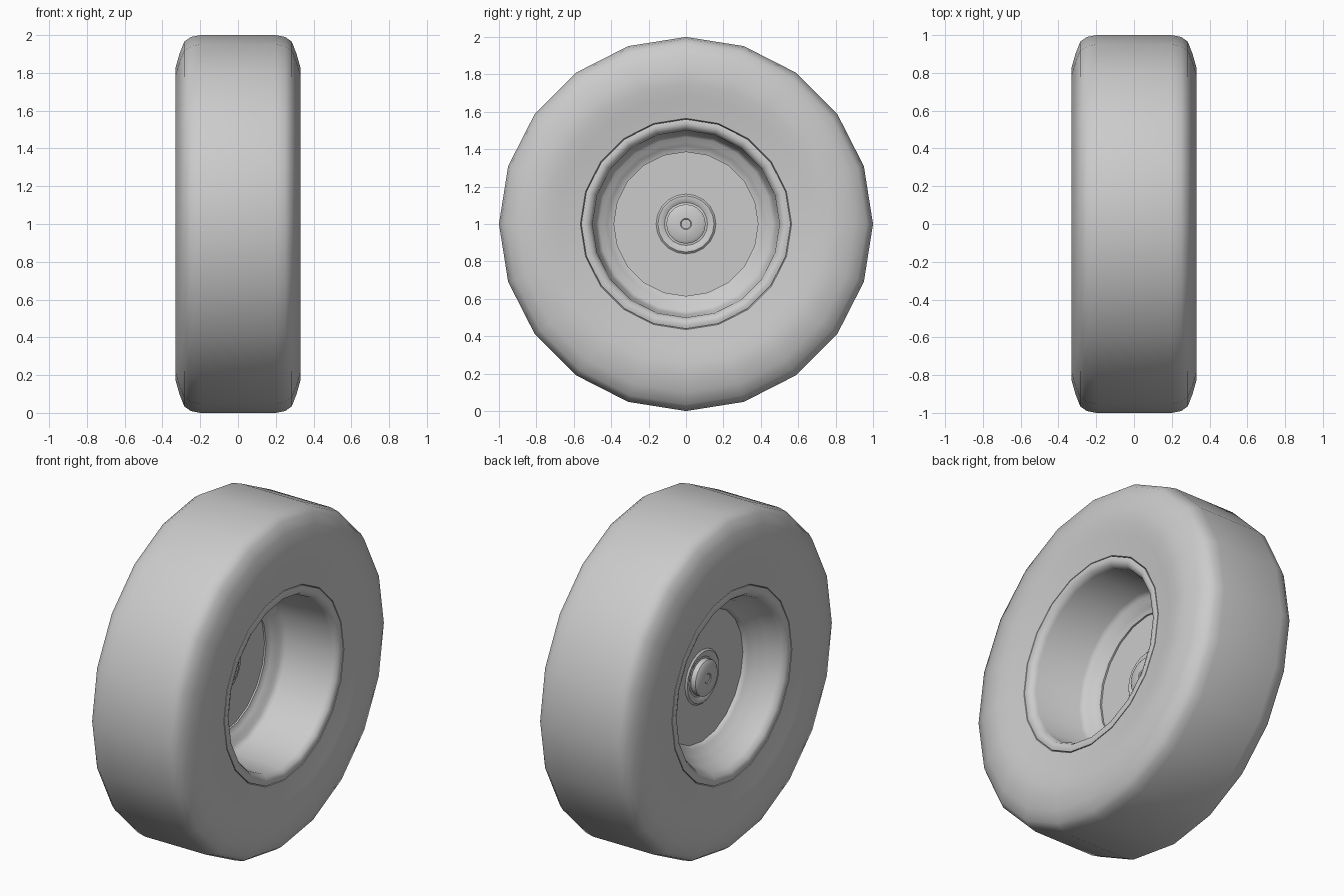
import bpy, bmesh, math

SIDES = 20

cube = bpy.data.objects.get("Cube")
if cube:
    bpy.data.objects.remove(cube, do_unlink=True)

grey = bpy.data.materials.new("light grey")
grey.use_nodes = True
colour = (0.6, 0.6, 0.6, 1)
grey.diffuse_color = colour
grey.node_tree.nodes["Principled BSDF"].inputs["Base Color"].default_value = colour


def lathe(name, profile, angle=50):
    """Spin a profile of (x, radius) points around the wheel axle."""
    bm = bmesh.new()
    rings = []
    for x, r in profile:
        if r == 0:
            rings.append([bm.verts.new((x, 0, 1))] * SIDES)
            continue
        turns = [math.tau * i / SIDES for i in range(SIDES)]
        rings.append([bm.verts.new((x, r * math.sin(a), 1 + r * math.cos(a))) for a in turns])
    for a, b in zip(rings, rings[1:]):
        for i in range(SIDES):
            j = (i + 1) % SIDES
            corners = list(dict.fromkeys((a[i], a[j], b[j], b[i])))
            bm.faces.new(corners)
    bmesh.ops.recalc_face_normals(bm, faces=bm.faces)
    mesh = bpy.data.meshes.new(name)
    bm.to_mesh(mesh)
    bm.free()
    mesh.materials.append(grey)
    obj = bpy.data.objects.new(name, mesh)
    bpy.context.collection.objects.link(obj)
    bpy.ops.object.select_all(action="DESELECT")
    obj.select_set(True)
    bpy.context.view_layer.objects.active = obj
    bpy.ops.object.shade_smooth_by_angle(angle=math.radians(angle))
    return obj


# Tyre: one half of the section, mirrored across the middle
half = [(0.2, 1.0), (0.25, 0.99), (0.285, 0.965), (0.31, 0.9), (0.33, 0.83),
        (0.33, 0.75), (0.318, 0.68), (0.302, 0.565), (0.27, 0.55)]
lathe("tyre", [(-x, r) for x, r in reversed(half)] + half)

# Rim: deep barrel on one side, stepped dish on the other, joined by the web
deep_side = [(0.27, 0.56), (0.302, 0.56), (0.308, 0.54), (0.298, 0.515), (0.27, 0.5),
             (-0.02, 0.485), (-0.045, 0.465), (-0.05, 0.44), (-0.075, 0.42),
             (-0.085, 0.385), (-0.095, 0.385)]
shallow_side = [(-0.105, 0.385), (-0.13, 0.4), (-0.155, 0.44), (-0.18, 0.45),
                (-0.2, 0.475), (-0.27, 0.495), (-0.298, 0.515), (-0.308, 0.54),
                (-0.302, 0.56), (-0.27, 0.56)]
lathe("rim", deep_side + shallow_side)

# Web disc with a ringed hub cap on both faces
hub = [(0.005, 0.39), (0.005, 0.16), (0.014, 0.15), (0.014, 0.135), (0.003, 0.115),
       (0.005, 0.105), (0.035, 0.105), (0.045, 0.09), (0.045, 0.03), (0.041, 0.025), (0.041, 0)]
lathe("hub_disc", [(-0.1 + x, r) for x, r in reversed(hub)]
      + [(-0.1 - x, r) for x, r in hub], 35)
